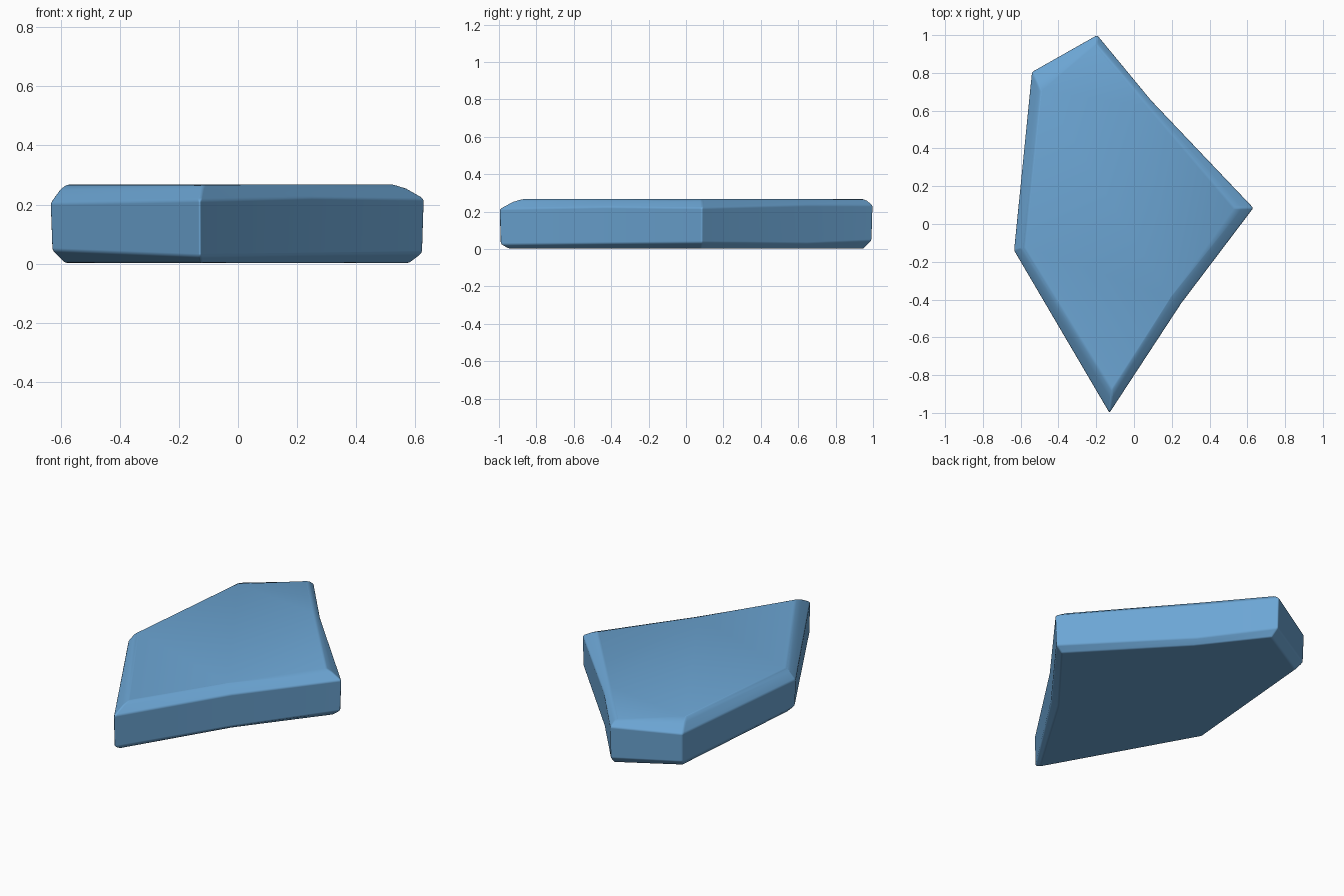
import bpy, bmesh, math

if "Cube" in bpy.data.objects:
    bpy.data.objects.remove(bpy.data.objects["Cube"])

# Outline at mid height, and the chamfered rim of the top face (counter-clockwise)
outline = [(-0.13, -1.0), (0.25, -0.42), (0.632, 0.085), (0.09, 0.655),
           (-0.195, 1.0), (-0.54, 0.805), (-0.635, -0.14)]
top_rim = [(-0.115, -0.88), (0.19, -0.39), (0.53, 0.085), (0.07, 0.63),
           (-0.20, 0.95), (-0.495, 0.70), (-0.58, -0.125)]
side_top = [0.215, 0.225, 0.22, 0.235, 0.235, 0.21, 0.205]
side_bottom = [0.025, 0.03, 0.035, 0.03, 0.045, 0.04, 0.045]


def shrink(points, amount):
    """Pull every corner towards the middle of the slab by a fixed distance."""
    result = []
    for x, y in points:
        length = math.hypot(x, y)
        k = (length - amount) / length
        result.append((x * k, y * k))
    return result


# Rings of the slab from bottom to top, with a rounded shoulder under the top
base = shrink(outline, 0.05)
shoulder = [(o[0] * 0.42 + t[0] * 0.58, o[1] * 0.42 + t[1] * 0.58)
            for o, t in zip(outline, top_rim)]
rings = [(base, [0.002] * 7),
         (shrink(outline, 0.006), side_bottom),
         (outline, side_top),
         (shoulder, [z + (0.267 - z) * 0.72 for z in side_top]),
         (top_rim, [0.267] * 7)]

bm = bmesh.new()
loops = [[bm.verts.new((x, y, z)) for (x, y), z in zip(pts, zs)] for pts, zs in rings]
for low, high in zip(loops, loops[1:]):
    for i in range(7):
        j = (i + 1) % 7
        bm.faces.new((low[i], low[j], high[j], high[i]))
bm.faces.new(loops[-1])
bm.faces.new(loops[0][::-1])
bmesh.ops.recalc_face_normals(bm, faces=bm.faces)

mesh = bpy.data.meshes.new("stone_slab")
bm.to_mesh(mesh)
bm.free()
slab = bpy.data.objects.new("stone_slab", mesh)
bpy.context.collection.objects.link(slab)

# Single blue colour
blue = bpy.data.materials.new("soft blue")
blue.diffuse_color = (0.15, 0.38, 0.66, 1)
blue.use_nodes = True
blue.node_tree.nodes["Principled BSDF"].inputs["Base Color"].default_value = blue.diffuse_color
mesh.materials.append(blue)

# Softly worn edges
bevel = slab.modifiers.new("worn_edges", 'BEVEL')
bevel.width = 0.008
bevel.segments = 2
bevel.limit_method = 'ANGLE'
bevel.angle_limit = math.radians(25)
bevel.harden_normals = True

bpy.context.view_layer.objects.active = slab
slab.select_set(True)
bpy.ops.object.shade_smooth_by_angle(angle=math.radians(50))
